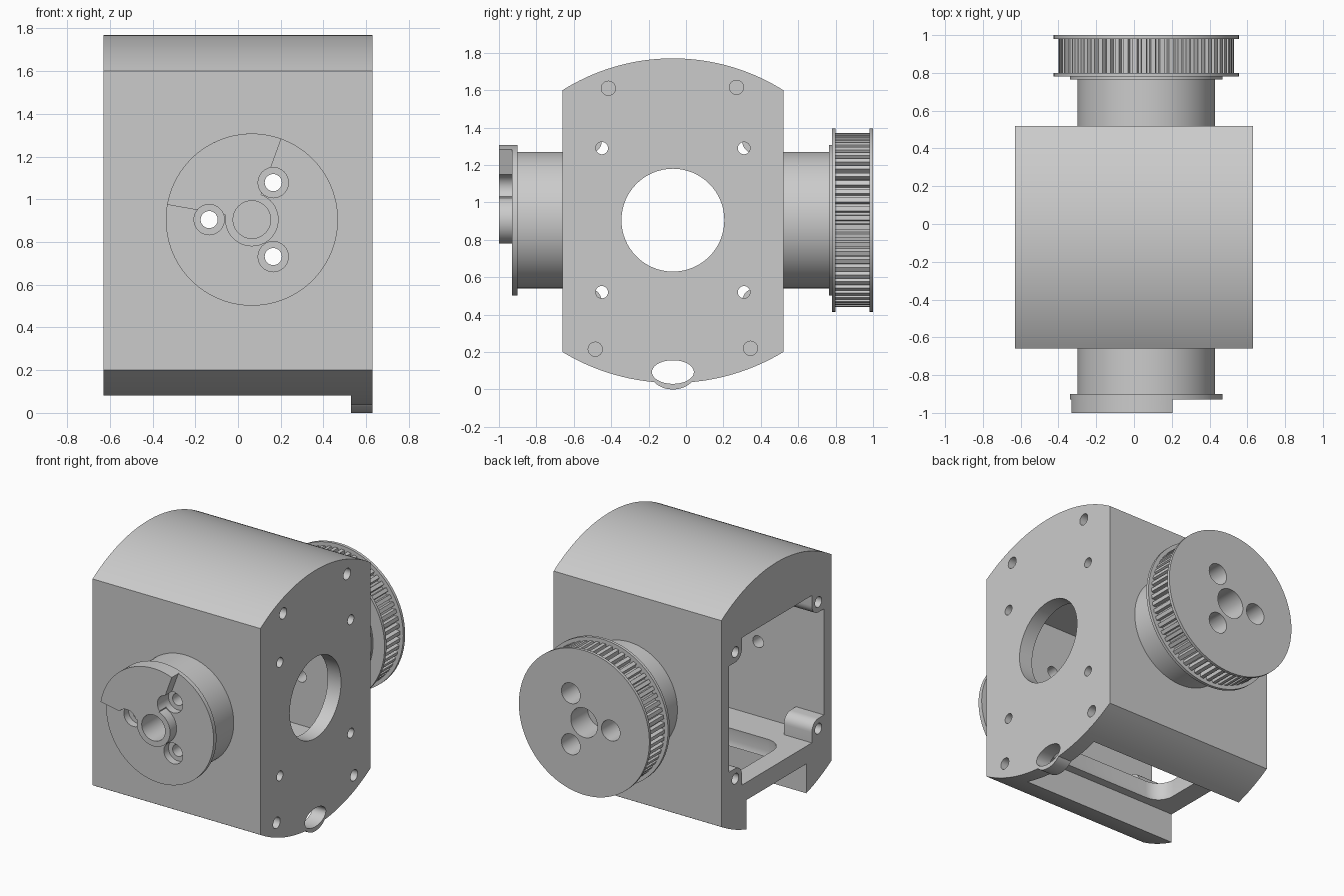
import bpy, bmesh
from math import cos, sin, radians, pi, sqrt

if "Cube" in bpy.data.objects:
    bpy.data.objects.remove(bpy.data.objects["Cube"], do_unlink=True)

grey = bpy.data.materials.new("light_grey")
grey.use_nodes = True
COLOUR = (0.6, 0.6, 0.6, 1)
grey.diffuse_color = COLOUR
grey.node_tree.nodes["Principled BSDF"].inputs["Base Color"].default_value = COLOUR


def prism(name, points, axis, start, end):
    """Extrude a flat outline along x (outline in y, z) or y (outline in x, z)."""
    bm = bmesh.new()
    verts = [bm.verts.new((start, u, v) if axis == "x" else (u, start, v)) for u, v in points]
    face = bm.faces.new(verts)
    out = bmesh.ops.extrude_face_region(bm, geom=[face])
    shift = (end - start, 0, 0) if axis == "x" else (0, end - start, 0)
    bmesh.ops.translate(bm, vec=shift, verts=[v for v in out["geom"] if isinstance(v, bmesh.types.BMVert)])
    bmesh.ops.recalc_face_normals(bm, faces=bm.faces)
    mesh = bpy.data.meshes.new(name)
    bm.to_mesh(mesh)
    bm.free()
    mesh.materials.append(grey)
    obj = bpy.data.objects.new(name, mesh)
    bpy.context.collection.objects.link(obj)
    return obj


def arc(u, v, ru, rv, a0, a1, n):
    angles = [radians(a0 + (a1 - a0) * i / n) for i in range(n + 1)]
    return [(u + ru * cos(a), v + rv * sin(a)) for a in angles]


def rect(u0, u1, v0, v1):
    return [(u0, v0), (u1, v0), (u1, v1), (u0, v1)]


def disc(name, u, v, r, axis, start, end, rv=None, n=64):
    return prism(name, arc(u, v, r, rv or r, 0, 360, n)[:-1], axis, start, end)


def boolean(target, tools, operation="DIFFERENCE"):
    """Apply each tool to the target, then discard the tool."""
    bpy.context.view_layer.objects.active = target
    for tool in tools:
        tool.hide_render = True
        mod = target.modifiers.new("cut", "BOOLEAN")
        mod.operation, mod.solver, mod.object = operation, "EXACT", tool
        bpy.ops.object.modifier_apply(modifier=mod.name)
        bpy.data.objects.remove(tool, do_unlink=True)


def smooth(obj):
    bpy.ops.object.select_all(action="DESELECT")
    obj.select_set(True)
    bpy.context.view_layer.objects.active = obj
    bpy.ops.object.shade_smooth_by_angle(angle=radians(25))


# Housing outline: straight front and back, bowed top and bottom
MID, HALF, LOW, HIGH, AXIS_Z = -0.07, 0.59, 0.2, 1.6, 0.905


def bow(rise, base, sign):
    radius = (HALF ** 2 + rise ** 2) / (2 * rise)
    pts = []
    for i in range(41):
        t = HALF * (1 - i / 20)
        pts.append((MID + sign * t, base + sign * (sqrt(radius ** 2 - t * t) - radius + rise)))
    return pts


housing = prism("housing", bow(0.17, HIGH, 1) + bow(0.165, LOW, -1), "x", -0.63, 0.63)

# Lower lug on the end plate
boolean(housing, [disc("lug", MID, 0.09, 0.12, "x", 0.53, 0.63, rv=0.09)], "UNION")

# Open cavity, underside channel and rounded floor slot
Y0, Y1, Z0, Z1 = -0.58, 0.44, 0.4, 1.4
cuts = [prism("cavity", rect(Y0, Y1, Z0, Z1), "x", -0.8, 0.53),
        prism("channel", rect(-0.39, 0.25, -0.2, 0.28), "x", -0.8, 0.53),
        disc("lug_hole", MID, 0.093, 0.112, "x", 0.4, 0.8, rv=0.063),
        disc("end_opening", MID, AXIS_Z, 0.275, "x", 0.4, 0.8)]
slot = prism("floor_slot", rect(-0.5, 0.45, 0.2, 0.5), "y", -0.34, 0.2)
bevel = slot.modifiers.new("round", "BEVEL")
bevel.width, bevel.segments, bevel.limit_method = 0.12, 8, "ANGLE"
bpy.context.view_layer.objects.active = slot
bpy.ops.object.modifier_apply(modifier=bevel.name)
cuts.append(slot)

# Screw holes in the end plate: four through, four blind
for y in (-0.45, 0.31):
    for z in (0.52, 1.29):
        cuts.append(disc("screw_hole", y, z, 0.033, "x", 0.4, 0.8, n=24))
for y, z in ((-0.415, 1.61), (0.27, 1.615), (-0.485, 0.215), (0.345, 0.22)):
    cuts.append(disc("blind_hole", y, z, 0.038, "x", 0.45, 0.8, n=24))
# Bores in the front and back walls for the hubs
HUB_X = 0.065
cuts += [disc("hub_bore", HUB_X, AXIS_Z, 0.364, "y", -0.8, 0.7)]
boolean(housing, cuts)
smooth(housing)

# Corner bosses at the open end
for y, wall_y, sy in ((-0.52, Y0, 1), (0.37, Y1, -1)):
    for z, wall_z, sz in ((0.47, Z0, 1), (1.33, Z1, -1)):
        r = 0.07
        rounded = [(y + sy * (u - y), z + sz * (v - z)) for u, v in arc(y, z, r, r, 0, 90, 8)]
        outline = [(wall_y, wall_z), (y + sy * r, wall_z)] + rounded + [(wall_y, z + sz * r)]
        boss = prism("corner_boss", outline, "x", -0.63, -0.42)
        boolean(boss, [disc("boss_hole", y, z, 0.036, "x", -0.8, -0.3, n=24)])
        smooth(boss)

BOLTS = [(HUB_X + 0.2 * cos(a), AXIS_Z + 0.2 * sin(a)) for a in (pi / 3, pi, -pi / 3)]


def bolt_cuts(start, end, r):
    return [disc("bolt_cut", x, z, r, "y", start, end, n=32) for x, z in BOLTS]


# Front hub: barrel, thin flange, raised sector and centre collar
front_hub = disc("front_hub", HUB_X, AXIS_Z, 0.365, "y", -0.92, -0.58, n=96)
sector = [(HUB_X, AXIS_Z)] + arc(HUB_X, AXIS_Z, 0.403, 0.403, 70, 170, 36)
boolean(front_hub, [disc("flange", HUB_X, AXIS_Z, 0.403, "y", -0.93, -0.9, n=96),
                    prism("sector", sector, "y", -1, -0.91),
                    disc("collar", HUB_X, AXIS_Z, 0.125, "y", -1, -0.91)], "UNION")
boolean(front_hub, [disc("centre_hole", HUB_X, AXIS_Z, 0.088, "y", -1.1, -0.7)]
        + bolt_cuts(-1.1, -0.88, 0.071) + bolt_cuts(-1.1, -0.4, 0.04))
smooth(front_hub)

# Rear hub: barrel and thin flange
rear_hub = disc("rear_hub", HUB_X, AXIS_Z, 0.365, "y", 0.44, 0.775, n=96)
boolean(rear_hub, [disc("flange", HUB_X, AXIS_Z, 0.403, "y", 0.765, 0.785, n=96)], "UNION")
boolean(rear_hub, bolt_cuts(0.3, 0.9, 0.04))
smooth(rear_hub)

# Toothed pulley between two rims
TEETH = 60
tooth_outline = []
for i in range(TEETH):
    for step, r in ((0, 0.465), (0.5, 0.465), (0.6, 0.437), (0.9, 0.437)):
        a = 2 * pi * (i + step) / TEETH
        tooth_outline.append((HUB_X + r * cos(a), AXIS_Z + r * sin(a)))
pulley = prism("toothed_pulley", tooth_outline, "y", 0.79, 0.99)
boolean(pulley, [disc("rim", HUB_X, AXIS_Z, 0.49, "y", y, y + 0.02, n=96) for y in (0.78, 0.98)], "UNION")
boolean(pulley, [disc("centre_hole", HUB_X, AXIS_Z, 0.1, "y", 0.82, 1.1)]
        + bolt_cuts(0.84, 1.1, 0.07) + bolt_cuts(0.6, 1.1, 0.04))
smooth(pulley)
